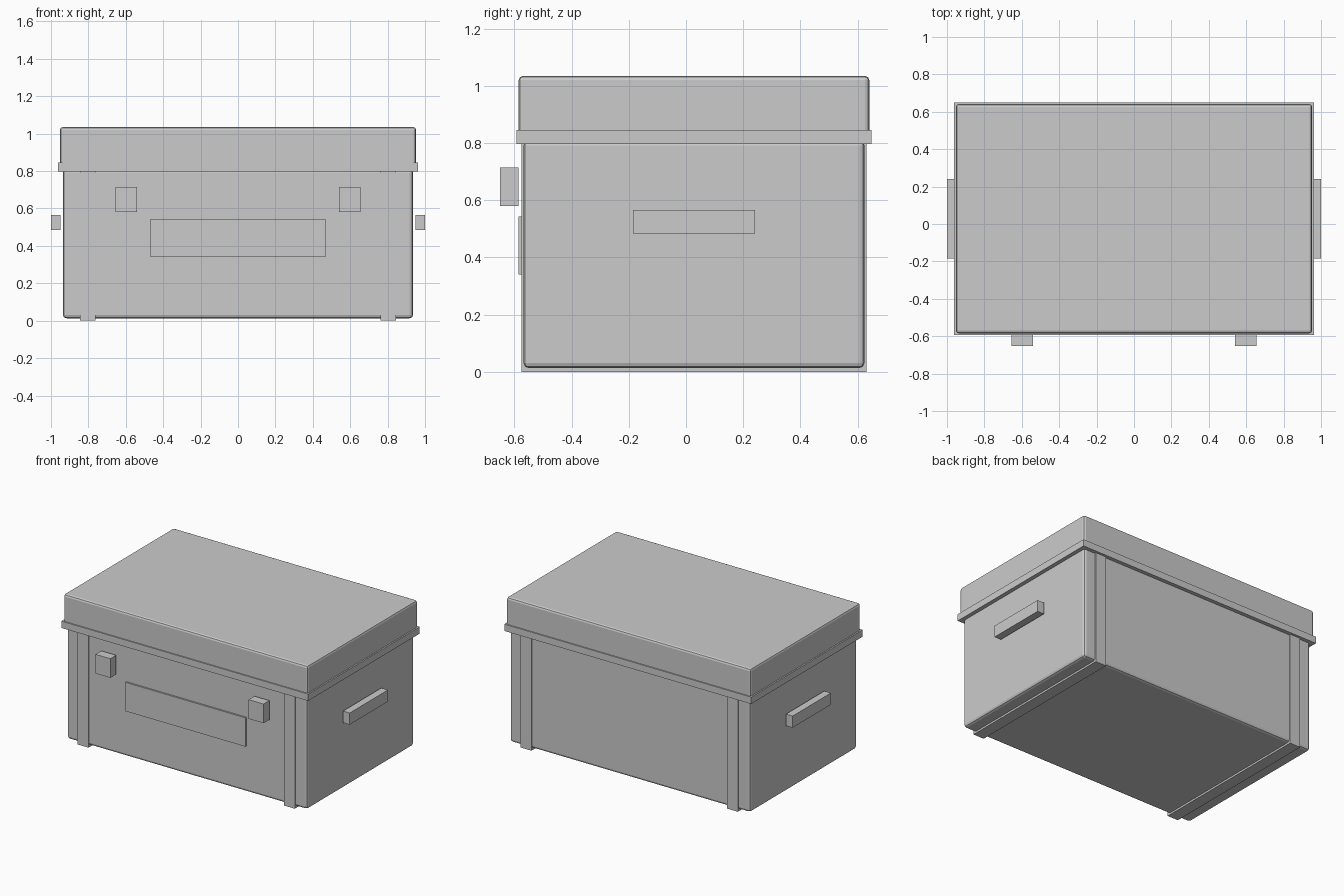
import bpy

if "Cube" in bpy.data.objects:
    bpy.data.objects.remove(bpy.data.objects["Cube"])

CY = 0.028  # centre line of the box; latches stick out at the front


def box(name, x, y, z, bevel=0.0):
    """Box from (min, max) ranges, optionally with a rounded edge."""
    bpy.ops.mesh.primitive_cube_add(
        size=1, location=((x[0] + x[1]) / 2, (y[0] + y[1]) / 2, (z[0] + z[1]) / 2))
    ob = bpy.context.object
    ob.name = name
    ob.scale = (x[1] - x[0], y[1] - y[0], z[1] - z[0])
    bpy.ops.object.transform_apply(location=False, rotation=False, scale=True)
    if bevel:
        mod = ob.modifiers.new("rounded_edges", 'BEVEL')
        mod.width = bevel
        mod.segments = 2
    return ob


def centred(half, c=0.0):
    return (c - half, c + half)


# Main chest, lid and the rim between them
box("chest_body", centred(0.936), centred(0.596, CY), (0.013, 0.81), 0.018)
box("lid", centred(0.952), centred(0.613, CY), (0.80, 1.035), 0.015)
box("lid_rim", centred(0.962), centred(0.621, CY), (0.797, 0.845))

# Front label plate
box("front_plate", centred(0.468), (-0.586, -0.574), (0.34, 0.543))

# Paired parts on the left and right
for side, s in (("left", -1), ("right", 1)):
    box(f"{side}_strap", centred(0.042, s * 0.804), centred(0.604, CY), (0.0, 0.80))
    box(f"{side}_latch", centred(0.058, s * 0.597), (-0.651, -0.586), (0.58, 0.715))
    box(f"{side}_handle", centred(0.026, s * 0.974), centred(0.213, CY), (0.484, 0.566))
